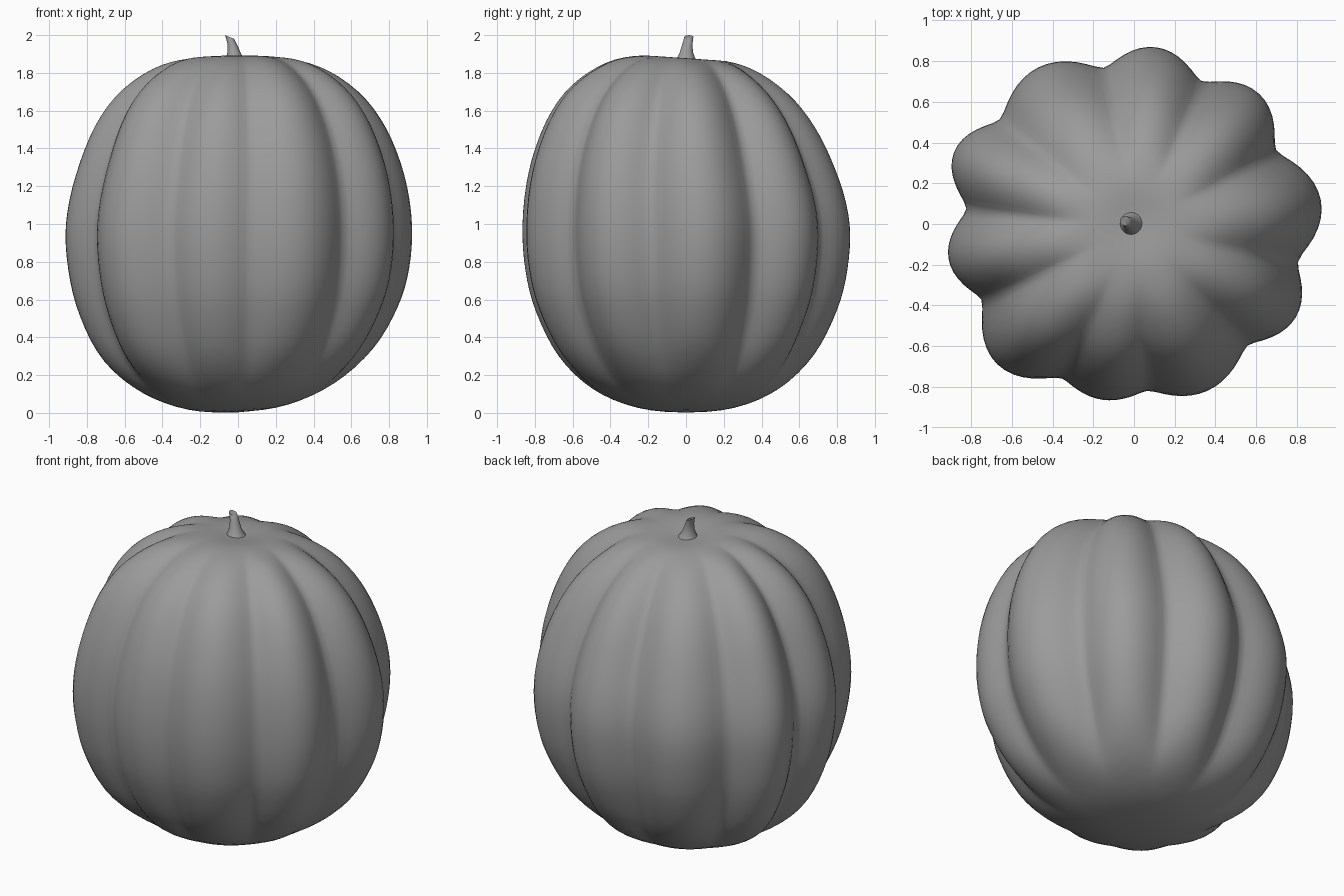
import bpy, bmesh
from math import sin, cos, pi, radians, sqrt
from mathutils import Vector

if "Cube" in bpy.data.objects:
    bpy.data.objects.remove(bpy.data.objects["Cube"])

# (groove angle in degrees, groove radius, peak radius of the lobe that follows)
LOBES = [(27.5, .785, .885), (64.7, .775, .873), (101, .78, .9), (142, .835, .95),
         (174.8, .825, .925), (206.4, .835, .96), (245, .835, .875), (274.5, .82, .893),
         (313, .815, .915), (347, .825, .923)]
# Meridian of the body: (radius fraction, height)
MERIDIAN = [(0, 1.865), (.25, 1.877), (.47, 1.825), (.685, 1.69), (.84, 1.5), (.95, 1.25),
            (1, 1.0), (.985, .76), (.92, .54), (.78, .305), (.57, .13), (.3, .03), (0, .005)]
PER_LOBE, STEPS = 14, 4


def smooth(a, b, v):
    t = max(0, min(1, (v - a) / (b - a)))
    return t * t * (3 - 2 * t)


def spline(points, steps):
    p = [Vector(q) for q in points]
    p = [Vector((-p[1][0], p[1][1]))] + p + [Vector((-p[-2][0], p[-2][1]))]
    out = []
    for i in range(1, len(p) - 2):
        a, b, c, d = p[i - 1:i + 3]
        for k in range(steps):
            t = k / steps
            out.append(.5 * (2 * b + (c - a) * t + (2 * a - 5 * b + 4 * c - d) * t**2
                             + (3 * b - a - 3 * c + d) * t**3))
    return out + [p[-2]]


# Dark grey skin
grey = bpy.data.materials.new("dark_grey")
grey.diffuse_color = (.33, .33, .33, 1)
grey.use_nodes = True
grey.node_tree.nodes["Principled BSDF"].inputs["Base Color"].default_value = grey.diffuse_color


def skin(name, rings, start, end, angle):
    """Bridge rings of points and close both ends with a fan to a point."""
    bm = bmesh.new()
    loops = [[bm.verts.new(p) for p in ring] for ring in rings]
    n = len(loops[0])
    for a, b in zip(loops, loops[1:]):
        for i in range(n):
            j = (i + 1) % n
            bm.faces.new((a[i], a[j], b[j], b[i]))
    for loop, tip in ((loops[0], start), (loops[-1], end)):
        v = bm.verts.new(tip)
        for i in range(n):
            bm.faces.new((loop[i], loop[(i + 1) % n], v))
    bmesh.ops.recalc_face_normals(bm, faces=bm.faces)
    mesh = bpy.data.meshes.new(name)
    bm.to_mesh(mesh)
    bm.free()
    mesh.materials.append(grey)
    ob = bpy.data.objects.new(name, mesh)
    bpy.context.collection.objects.link(ob)
    bpy.context.view_layer.objects.active = ob
    bpy.ops.object.select_all(action='DESELECT')
    ob.select_set(True)
    bpy.ops.object.shade_smooth_by_angle(angle=radians(angle))
    return ob


# Lobed outline as (angle, radius), with slightly rounded grooves
outline = []
for i, (ang, groove, peak) in enumerate(LOBES):
    nxt, g2, _ = LOBES[(i + 1) % len(LOBES)]
    span = (nxt - ang) % 360
    for k in range(PER_LOBE):
        t = k / PER_LOBE
        base = groove + (g2 - groove) * t
        s = (sqrt(sin(pi * t)**2 + .03) - .1732) / .8417
        outline.append((radians(ang + span * t), base + (peak - (groove + g2) / 2) * s))


def body_point(ang, lobe, frac, z):
    upper, lower = smooth(.9, 1.7, z), 1 - smooth(.2, .9, z)
    w = smooth(.2 + .15 * lower, .85 + .05 * lower, frac)
    r = frac * (.875 * (1 - w) + lobe * w)
    x, y = r * cos(ang), r * sin(ang)
    # lobes rise a little on the shoulder
    z += .3 * (lobe - .87) * smooth(.25, .6, frac) * upper
    # slightly lopsided: the back of the top and the left of the base sit lower
    z += -.07 * y * upper + .05 * x * lower
    shift = smooth(.9, 1.4, z)
    return x + .01 * shift, y - .015 * shift * smooth(.1, .5, frac), max(z, 0)


# Pumpkin body
profile = spline(MERIDIAN, STEPS)
rings = [[body_point(a, r, f, z) for a, r in outline] for f, z in profile[1:-1]]
skin("pumpkin_body", rings, (.01, 0, 1.865), (0, 0, .003), 120)

# Stem: (x, y, z, radius), flared at the base and leaning to the left
STEM = [(-.012, 0, 1.85, .065), (-.014, 0, 1.875, .05), (-.019, .002, 1.905, .036),
        (-.027, .006, 1.945, .028), (-.038, .012, 1.975, .025), (-.045, .015, 1.99, .024)]
stem_rings = []
for k, (x, y, z, r) in enumerate(STEM):
    tilt = -.4 * k / (len(STEM) - 1)
    stem_rings.append([(x + r * cos(a), y + r * sin(a), z + tilt * r * cos(a))
                       for a in (2 * pi * i / 20 for i in range(20))])
skin("stem", stem_rings, (-.012, 0, 1.85), (-.045, .015, 1.988), 50)
